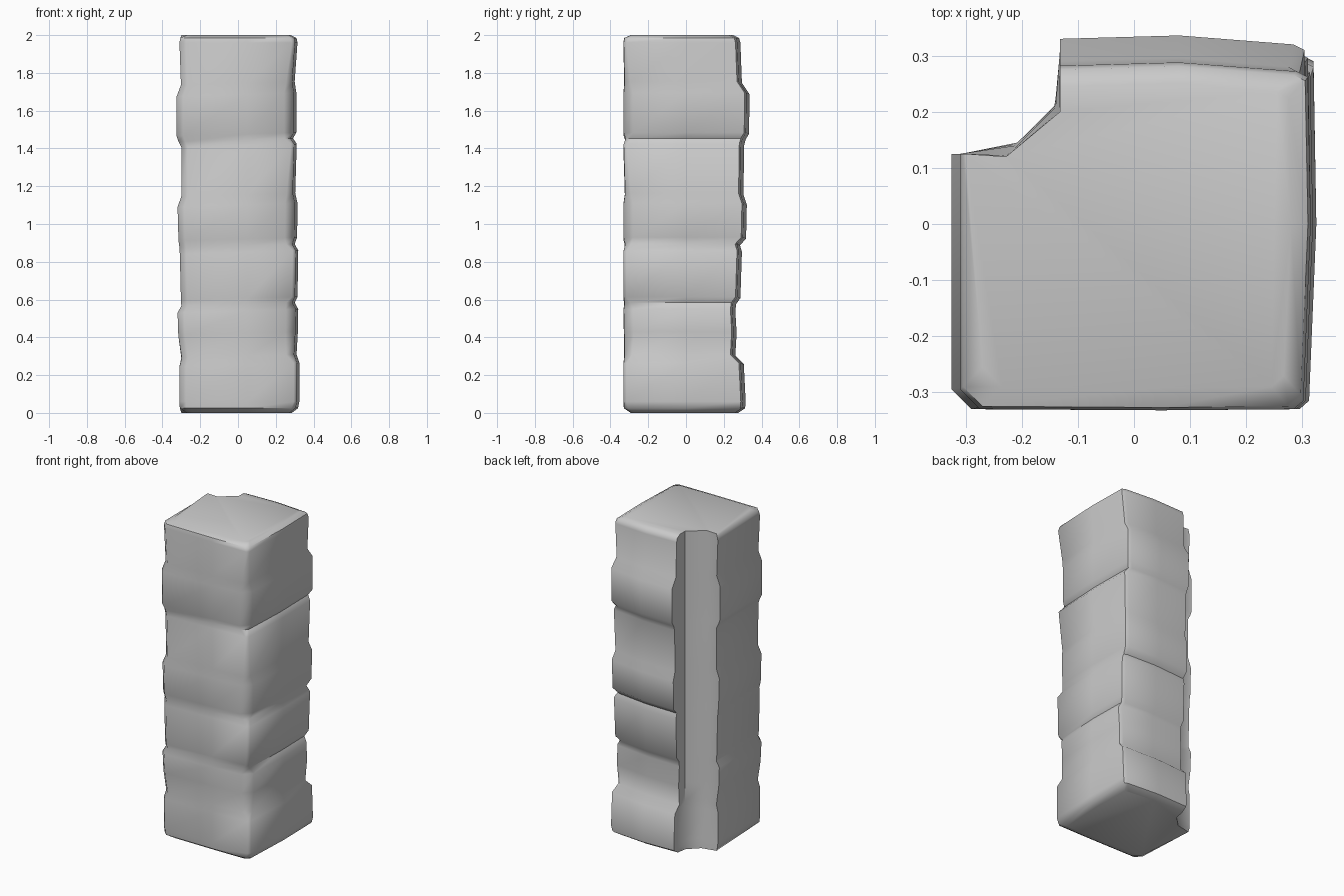
import bpy, bmesh, math

# Stone courses, bottom to top: z, left x, right x, front y, back y, front-right corner cut
levels = [
    (0.00, -.27, .28, -.29, .27, .02),
    (0.025, -.308, .313, -.327, .307, .02),
    (0.06, -.31, .32, -.33, .31, .015),
    (0.255, -.31, .32, -.33, .30, .015),
    (0.30, -.298, .305, -.325, .255, .04),
    (0.42, -.316, .312, -.327, .262, .05),
    (0.54, -.32, .314, -.33, .255, .05),
    (0.575, -.30, .295, -.325, .26, .03),
    (0.605, -.302, .31, -.33, .282, .015),
    (0.85, -.308, .314, -.33, .29, .015),
    (0.885, -.31, .295, -.322, .28, .03),
    (0.92, -.315, .308, -.33, .312, .05),
    (1.10, -.32, .31, -.33, .316, .05),
    (1.155, -.30, .298, -.322, .298, .03),
    (1.415, -.30, .306, -.33, .302, .015),
    (1.445, -.315, .286, -.32, .31, .03),
    (1.475, -.325, .304, -.33, .328, .05),
    (1.685, -.325, .304, -.33, .33, .05),
    (1.745, -.302, .295, -.325, .29, .03),
    (1.96, -.31, .31, -.33, .282, .015),
    (1.985, -.305, .305, -.325, .275, .02),
    (2.00, -.27, .275, -.29, .245, .02),
]


def section(z, xl, xr, yf, yb, c):
    # The broken-out back-left corner flares outward near the foot
    flare = .025 * max(0, 1 - z / .28)
    f = .035
    pts = [
        (xl, yf + f), (xl + f, yf), (.05, yf - .002), (xr - c - .01, yf),
        (xr - .008, yf + c), (xr + .005, 0), (xr, yb - .02), (xr - .02, yb - .01),
        (.08, yb + .006), (-.132, yb), (-.132 - flare * .4, .20 + flare * .4),
        (-.228 + flare * .8, .12 + flare), (min(xl, -.30), .125),
    ]
    # Slight slope of the courses across the width
    tilt = .03 if .1 < z < 1.8 else 0
    return [(x, y, z + tilt * x) for x, y in pts]


bm = bmesh.new()
rings = [[bm.verts.new(p) for p in section(*lv)] for lv in levels]
n = len(rings[0])
for a, b in zip(rings, rings[1:]):
    for i in range(n):
        j = (i + 1) % n
        bm.faces.new((a[i], a[j], b[j], b[i]))
bm.faces.new(list(reversed(rings[0])))
bm.faces.new(rings[-1])
bmesh.ops.recalc_face_normals(bm, faces=bm.faces[:])

mesh = bpy.data.meshes.new("stone_pillar")
bm.to_mesh(mesh)
bm.free()
pillar = bpy.data.objects.new("stone_pillar", mesh)
bpy.context.collection.objects.link(pillar)
bpy.context.view_layer.objects.active = pillar
pillar.select_set(True)
bpy.ops.object.shade_smooth_by_angle(angle=math.radians(50))
